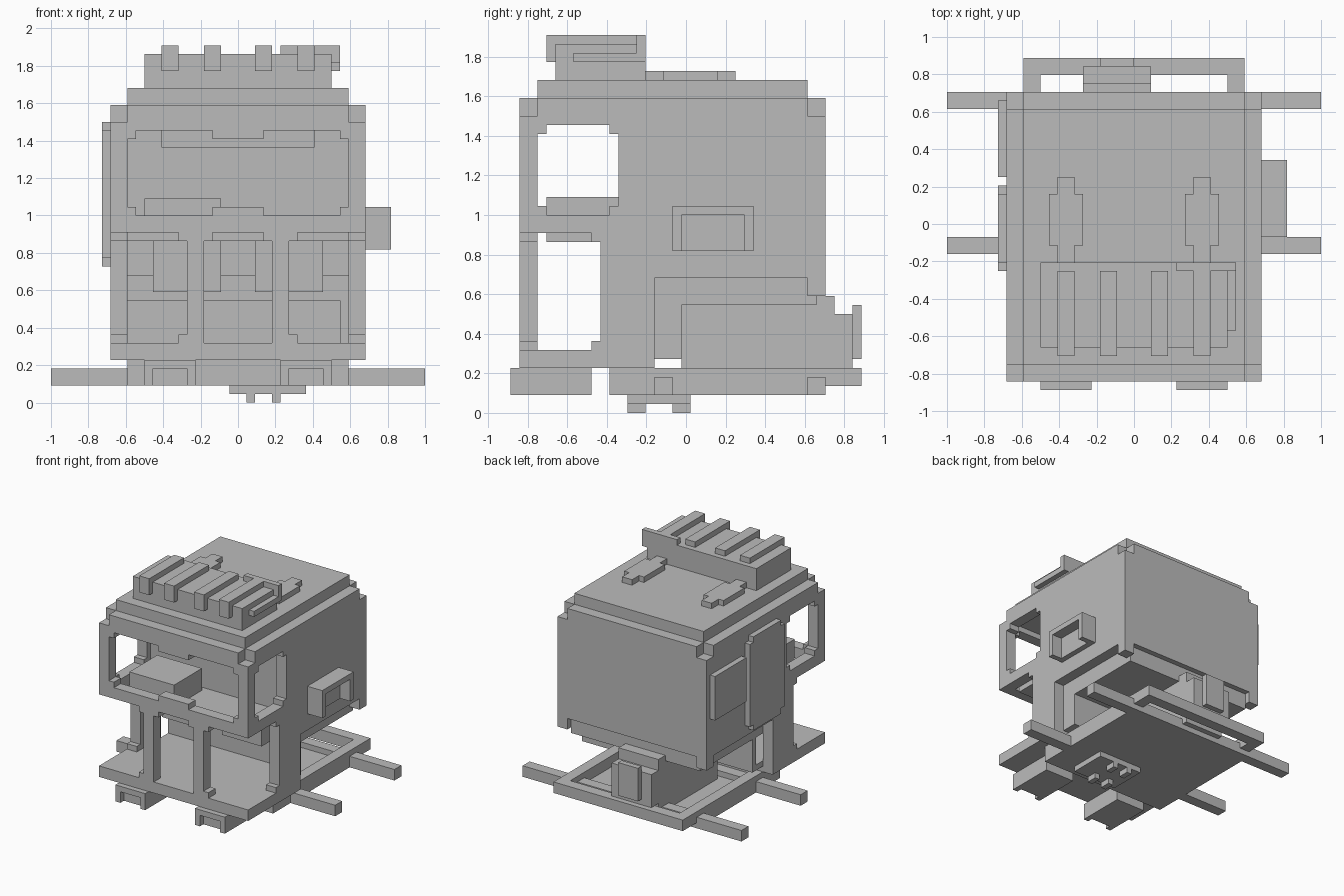
import bpy
import bmesh

default_cube = bpy.data.objects.get("Cube")
if default_cube:
    bpy.data.objects.remove(default_cube, do_unlink=True)

grey = bpy.data.materials.new("plain_grey")
grey.use_nodes = True
grey_colour = (0.5, 0.5, 0.5, 1)
grey.diffuse_color = grey_colour
grey.node_tree.nodes["Principled BSDF"].inputs["Base Color"].default_value = grey_colour

# Block grid: dimensions are in units, y is counted from the front
UNIT = 1 / 22
DEPTH = 39
SIDE, INNER, RAIL = 15, 13, 11
FRONT, FRONT_IN = 1, 3
BACK_IN, BACK = 33, 35
WIN_BACK, DOOR_BACK = 12, 10
ARCH_FRONT, CAB_BACK = 16, 19
UNDER, DECK, FLOOR = 2, 5, 7
ARCH_LOW, ARCH_TOP = 12, 15
SILL, SILL_TOP, HEAD, EAVE, ROOF, TOP = 20, 22, 32, 33, 35, 37


def both(half):
    """Symmetrical span about the centre."""
    return (-half, half)


def box(x, y, z):
    """A block given by its three spans."""
    return (x, y, z)


def flip(*boxes):
    """Blocks plus their mirror images in x."""
    return list(boxes) + [((-x[1], -x[0]), y, z) for x, y, z in boxes]


def part(name, *boxes):
    """One object made from axis-aligned blocks."""
    offset = (0, -DEPTH / 2, 0)
    bm = bmesh.new()
    for spans in boxes:
        made = bmesh.ops.create_cube(bm, size=1)
        for vert in made["verts"]:
            for axis, span in enumerate(spans):
                end = span[vert.co[axis] > 0]
                vert.co[axis] = (end + offset[axis]) * UNIT
    mesh = bpy.data.meshes.new(name)
    bm.to_mesh(mesh)
    bm.free()
    mesh.materials.append(grey)
    obj = bpy.data.objects.new(name, mesh)
    bpy.context.collection.objects.link(obj)


wall = (INNER, SIDE)
front_wall = (FRONT, FRONT_IN)
back_wall = (BACK_IN, BACK)
above_sill = (SILL_TOP, SILL_TOP + 1)
below_head = (HEAD - 1, HEAD)

# Stepped roof with notched corners
part("roof_rim",
     box(both(INNER), (FRONT, BACK), (EAVE, ROOF)),
     box(both(SIDE), (FRONT_IN, BACK_IN), (EAVE, ROOF)))
part("roof_top", box(both(INNER), (FRONT_IN, BACK_IN), (ROOF, TOP)))

# Side walls with stepped window and door openings
window_ends = [(FRONT_IN, FRONT_IN + 1), (WIN_BACK - 1, WIN_BACK)]
door_end = (DOOR_BACK - 1, DOOR_BACK)
part("side_walls", *flip(
    box(wall, (WIN_BACK, BACK), (ARCH_TOP, EAVE)),
    box(wall, (DOOR_BACK, ARCH_FRONT), (DECK, SILL_TOP)),
    box(wall, (FRONT, WIN_BACK), (SILL, SILL_TOP)),
    box(wall, (FRONT, WIN_BACK), (HEAD, EAVE)),
    box(wall, front_wall, (SILL, EAVE)),
    box(wall, door_end, (FLOOR, FLOOR + 1)),
    box(wall, door_end, (SILL - 1, SILL)),
    *[box(wall, end, level) for end in window_ends for level in (above_sill, below_head)]))

# Rear wall with corner posts hanging lower
part("rear_wall", box(both(SIDE), back_wall, (ARCH_TOP, EAVE)))
part("rear_corner_posts", *flip(box(wall, back_wall, (ARCH_TOP - 2, ARCH_TOP))))
part("rear_floor", box(both(INNER), (ARCH_FRONT, BACK - 1), (ARCH_LOW, ARCH_TOP)))

# Front windscreen surround
corner = (INNER - 1, INNER)
part("windscreen_frame",
     box(both(SIDE), front_wall, (SILL, SILL_TOP)),
     box(both(SIDE), front_wall, (HEAD, EAVE)),
     box(both(3), front_wall, above_sill),
     box(both(3), front_wall, below_head),
     *flip(box(corner, front_wall, above_sill), box(corner, front_wall, below_head)))

# Lower pillars with flared ends
part("front_pillars", *flip(
    box((4, 6), front_wall, (FLOOR, SILL)),
    box((3, 7), front_wall, (SILL - 1, SILL)),
    box((4, 7), front_wall, (FLOOR, FLOOR + 1))))

# Floors and partitions
part("deck",
     box(both(SIDE), (FRONT, ARCH_FRONT), (DECK, FLOOR)),
     box(both(INNER), (ARCH_FRONT, CAB_BACK), (DECK + 1, FLOOR)))
part("lower_partition", box(both(INNER), (CAB_BACK - 1, CAB_BACK), (FLOOR, ARCH_TOP)))
part("left_inner_wall", box((INNER - 1, INNER), (ARCH_FRONT, CAB_BACK), (FLOOR, ARCH_TOP)))
part("upper_floor", box(both(INNER), (FRONT_IN + 1, ARCH_FRONT), (SILL - 1, SILL)))
part("upper_partition", box(both(INNER), (WIN_BACK + 1, ARCH_FRONT), (SILL, EAVE)))
part("partition_beam", box(both(9), (WIN_BACK, WIN_BACK + 1), (HEAD - 2, HEAD)))
part("console", box((-RAIL, -2), (FRONT_IN + 1, WIN_BACK), (SILL, SILL_TOP + 2)))
part("lower_cupboards", *flip(
    box((2, 10), (WIN_BACK, ARCH_FRONT), (ARCH_TOP - 2, SILL))))

# Roof unit, ribs, pipe and lugs
UNIT_BACK = 15
part("roof_unit", box(both(RAIL), (5, UNIT_BACK), (TOP, TOP + 4)))
for number, left in enumerate((-9, -4, 2, 7)):
    part(f"roof_rib_{number}", box((left, left + 2), (4, UNIT_BACK - 1), (TOP + 2, TOP + 5)))
bend = (UNIT_BACK - 1, UNIT_BACK)
outer = (RAIL, RAIL + 1)
part("roof_pipe",
     box((5, RAIL + 1), bend, (TOP + 4, TOP + 5)),
     box(outer, bend, (TOP + 2, TOP + 5)),
     box(outer, (7, UNIT_BACK), (TOP + 2, TOP + 3)))
part("roof_lugs", *flip(
    box((6, 10), (17, 23), (TOP, TOP + 1)),
    box((7, 9), (UNIT_BACK, 25), (TOP, TOP + 1))))

# Vent hood on the left wall
hood = (SIDE, SIDE + 3)
vent_bottom, vent_top = 18, 23
part("vent_hood",
     box(hood, (18, 27), (vent_top - 1, vent_top)),
     box(hood, (18, 19), (vent_bottom, vent_top)),
     box(hood, (26, 27), (vent_bottom, vent_top)),
     box((SIDE, SIDE + 1), (19, 26), (vent_bottom, vent_top)))

# Plates on the right wall
plate = (-SIDE - 1, -SIDE)
part("tall_plate",
     box(plate, (14, 24), (17, HEAD)),
     box(plate, (15, 23), (16, EAVE)))
part("short_plate", box(plate, (25, 34), (SILL_TOP, HEAD - 2)))

# Chassis
rail = (RAIL, INNER)
part("chassis_rails", *flip(
    box(rail, (WIN_BACK - 1, BACK), (UNDER, DECK)),
    box(rail, (BACK, DEPTH), (UNDER + 1, DECK))))
part("rear_beam", box(both(INNER), (DEPTH - 2, DEPTH), (UNDER + 1, DECK)))
part("chassis_plate", box(both(RAIL), (ARCH_FRONT, BACK_IN), (UNDER, UNDER + 1)))
part("chassis_front", box(both(RAIL), (WIN_BACK - 1, ARCH_FRONT), (UNDER, DECK)))
axle = (UNDER, UNDER + 2)
part("front_axle", box(both(22), (ARCH_FRONT, ARCH_FRONT + 2), axle))
part("rear_axle", box(both(22), back_wall, axle))

# Engine block and rear plate
block = (-6, 2)
part("engine",
     box(block, (CAB_BACK, BACK + 1), (UNDER + 1, ARCH_TOP - 2)),
     box(block, (BACK, DEPTH - 1), (DECK, RAIL)))
part("engine_plate", box((-4, 0), (DEPTH - 1, DEPTH), (DECK + 1, ARCH_LOW)))

# Front steps with a shallow slot
slot_depth = (0, 1)
part("front_steps", *flip(
    box((5, 11), (1, 9), (UNDER, DECK)),
    box((5, 11), slot_depth, (DECK - 1, DECK)),
    box((5, 6), slot_depth, (UNDER, DECK)),
    box((10, 11), slot_depth, (UNDER, DECK))))

# Underside bracket with feet
part("under_bracket", box((-1, 8), (13, 20), (UNDER - 1, UNDER)))
for name, start in (("front", 13), ("rear", 18)):
    for side, left in (("right", 1), ("left", 4)):
        part(f"{name}_{side}_foot", box((left, left + 1), (start, start + 2), (0, 1)))
